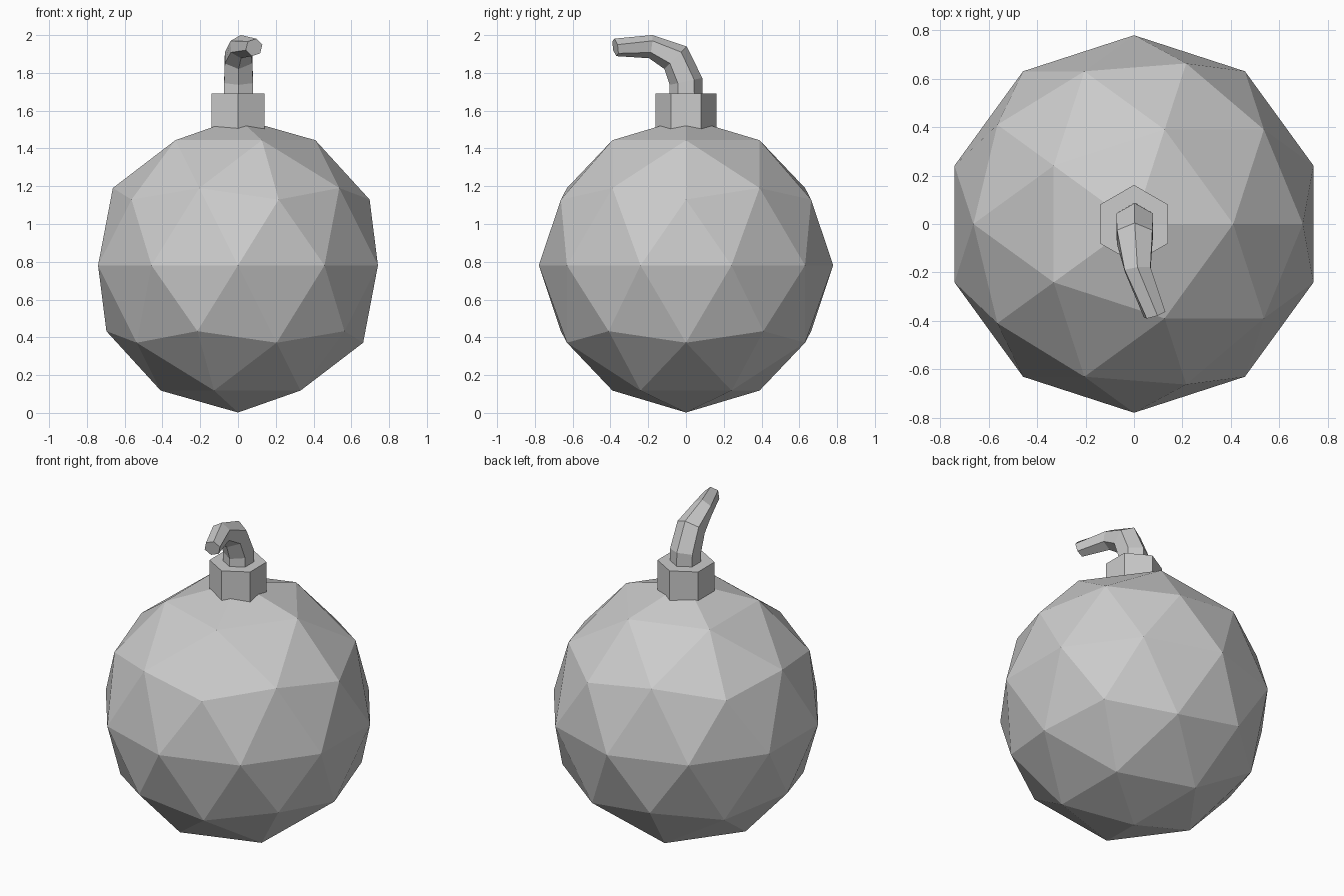
import bpy, bmesh
from math import sin, cos, pi, radians
from mathutils import Vector

if "Cube" in bpy.data.objects:
    bpy.data.objects.remove(bpy.data.objects["Cube"])

# Faceted round body
bpy.ops.mesh.primitive_ico_sphere_add(subdivisions=2, radius=0.779, location=(0, 0, 0.781))
bpy.context.object.name = "body"

# Hexagonal neck, one corner facing front
bpy.ops.mesh.primitive_cylinder_add(vertices=6, radius=0.161, depth=0.19, location=(0, 0, 1.595))
bpy.context.object.name = "neck"

# Curved fuse: centre, radius, tilt (up from +y), yaw, roll of each hexagonal ring
rings = [
    ((0.003, 0.000, 1.66), 0.088, 0, 0, 0),
    ((0.003, 0.000, 1.755), 0.088, 12, 0, 0),
    ((0.003, -0.055, 1.880), 0.084, 45, 0, 0),
    ((0.015, -0.187, 1.939), 0.062, 82, 6, 0),
    ((0.085, -0.374, 1.935), 0.048, 100, 18, 12),
]
bm = bmesh.new()
loops = []
for c, r, tilt, yaw, roll in rings:
    t, w = radians(tilt), radians(yaw)
    side = Vector((cos(w), sin(w), 0))
    up = Vector((-sin(w) * cos(t), cos(w) * cos(t), sin(t)))
    loop = []
    for k in range(6):
        a = k * pi / 3 + radians(roll)
        loop.append(bm.verts.new(Vector(c) + r * (cos(a) * up + sin(a) * side)))
    loops.append(loop)
for a, b in zip(loops, loops[1:]):
    for k in range(6):
        j = (k + 1) % 6
        bm.faces.new((a[k], a[j], b[j], b[k]))
bm.faces.new(loops[0])
bm.faces.new(loops[-1])
bmesh.ops.recalc_face_normals(bm, faces=bm.faces)
mesh = bpy.data.meshes.new("fuse")
bm.to_mesh(mesh)
bm.free()
bpy.context.collection.objects.link(bpy.data.objects.new("fuse", mesh))
